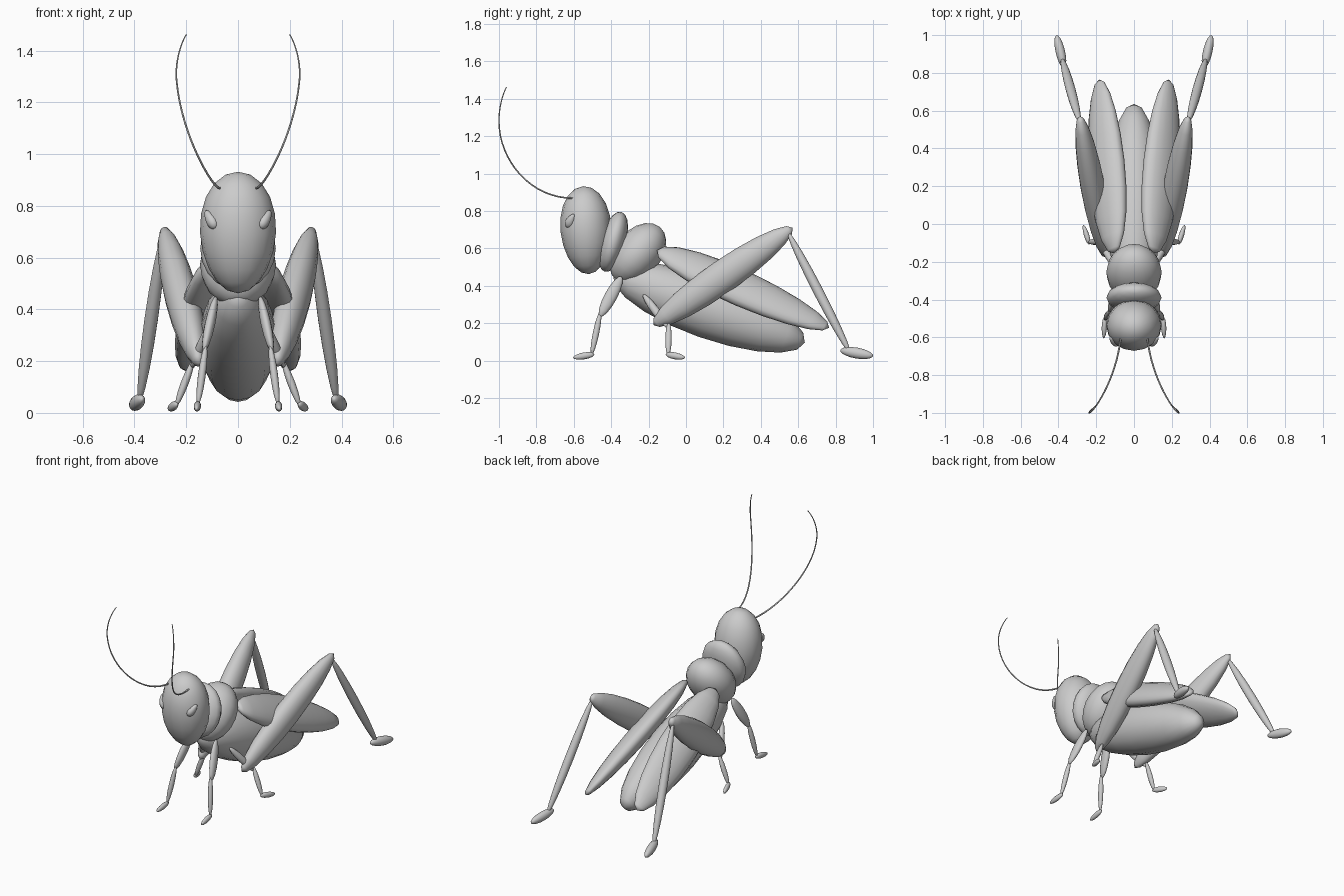
import bpy, bmesh, math
from mathutils import Vector

if "Cube" in bpy.data.objects:
    bpy.data.objects.remove(bpy.data.objects["Cube"])


def blob(name, p0, p1, w, t, roll=0, taper=0, mirror=True, seg=16, rings=10):
    """Ellipsoid spanning p0-p1, half-width w, half-depth t; taper > 0 fattens the p0 end."""
    p0, p1 = Vector(p0), Vector(p1)
    axis = (p1 - p0).normalized()
    side = Vector((1, 0, 0))
    side = (side - axis * side.dot(axis)).normalized()
    nrm = axis.cross(side)
    r = math.radians(roll)
    u = side * math.cos(r) + nrm * math.sin(r)
    v = axis.cross(u)
    half, mid = (p1 - p0).length / 2, (p0 + p1) / 2
    bm = bmesh.new()
    bmesh.ops.create_uvsphere(bm, u_segments=seg, v_segments=rings, radius=1)
    for vert in bm.verts:
        c = vert.co.copy()
        k = 1 - taper * c.z
        vert.co = mid + u * c.x * w * k + v * c.y * t * k + axis * c.z * half
    bmesh.ops.recalc_face_normals(bm, faces=bm.faces)
    me = bpy.data.meshes.new(name)
    bm.to_mesh(me)
    bm.free()
    for poly in me.polygons:
        poly.use_smooth = True
    ob = bpy.data.objects.new(name, me)
    bpy.context.collection.objects.link(ob)
    if mirror:
        m = ob.modifiers.new("Mirror", 'MIRROR')
        m.use_mirror_merge = False
    return ob


# Body
blob("head", (0, -0.55, 0.932), (0, -0.52, 0.462), 0.147, 0.136, taper=0.07, mirror=False)
blob("neck_ring", (0, -0.345, 0.795), (0, -0.435, 0.475), 0.146, 0.07, mirror=False)
blob("thorax", (0, -0.14, 0.715), (0, -0.375, 0.43), 0.147, 0.125, mirror=False)
blob("abdomen", (0, -0.39, 0.465), (0, 0.635, 0.095), 0.148, 0.163, taper=0.03, mirror=False)

# Eyes
blob("eyes", (0.125, -0.60, 0.782), (0.085, -0.635, 0.712), 0.021, 0.024, taper=-0.3)

# Wings, rolled outward like a roof
blob("wings", (0.105, -0.155, 0.59), (0.185, 0.765, 0.175), 0.122, 0.06, roll=46, taper=0.1)

# Hind legs
blob("hind_thigh", (0.15, -0.175, 0.19), (0.287, 0.57, 0.71), 0.065, 0.088, taper=0.04)
blob("hind_shin", (0.288, 0.54, 0.695), (0.382, 0.88, 0.035), 0.026, 0.027)
blob("hind_foot", (0.37, 0.825, 0.055), (0.41, 1.0, 0.025), 0.025, 0.029)

# Front and middle legs: hip, knee, ankle, toe
legs = {
    "front": [(0.085, -0.345, 0.45), (0.132, -0.46, 0.235), (0.155, -0.505, 0.03), (0.16, -0.605, 0.015)],
    "middle": [(0.10, -0.23, 0.355), (0.18, -0.095, 0.175), (0.24, -0.095, 0.025), (0.268, -0.005, 0.015)],
}
sizes = {"front": (0.02, 0.034), "middle": (0.018, 0.022)}
for which, (hip, knee, ankle, toe) in legs.items():
    w, t = sizes[which]
    shin_top = Vector(knee) + Vector((-0.008, 0.003, 0.03))
    heel = Vector(ankle) + (Vector(ankle) - Vector(toe)) * 0.15
    heel.z = 0.034
    blob(which + "_thigh", hip, knee, w, t, seg=12, rings=8)
    blob(which + "_shin", shin_top, ankle, 0.015, 0.017, seg=12, rings=8)
    blob(which + "_foot", heel, toe, 0.014, 0.018, taper=0.1, seg=12, rings=8)

# Antennae: (left handle, point, right handle) for each control point
path = [((0.06, -0.5, 0.865), (0.07, -0.60, 0.868), (0.095, -0.83, 0.865)),
        ((0.218, -1.0, 1.07), (0.237, -1.0, 1.28), (0.244, -1.0, 1.35)),
        ((0.225, -0.982, 1.42), (0.20, -0.96, 1.462), (0.19, -0.95, 1.48))]
for sgn, label in ((1, "right"), (-1, "left")):
    cu = bpy.data.curves.new(label + "_antenna", 'CURVE')
    cu.dimensions = '3D'
    cu.bevel_depth = 0.005
    cu.bevel_resolution = 1
    cu.resolution_u = 16
    cu.use_fill_caps = True
    sp = cu.splines.new('BEZIER')
    sp.bezier_points.add(len(path) - 1)
    for bp, (hl, co, hr), rad in zip(sp.bezier_points, path, (1, 0.7, 0.5)):
        bp.handle_left_type = bp.handle_right_type = 'FREE'
        bp.handle_left, bp.co, bp.handle_right = [(sgn * x, y, z) for x, y, z in (hl, co, hr)]
        bp.radius = rad
    bpy.context.collection.objects.link(bpy.data.objects.new(label + "_antenna", cu))
